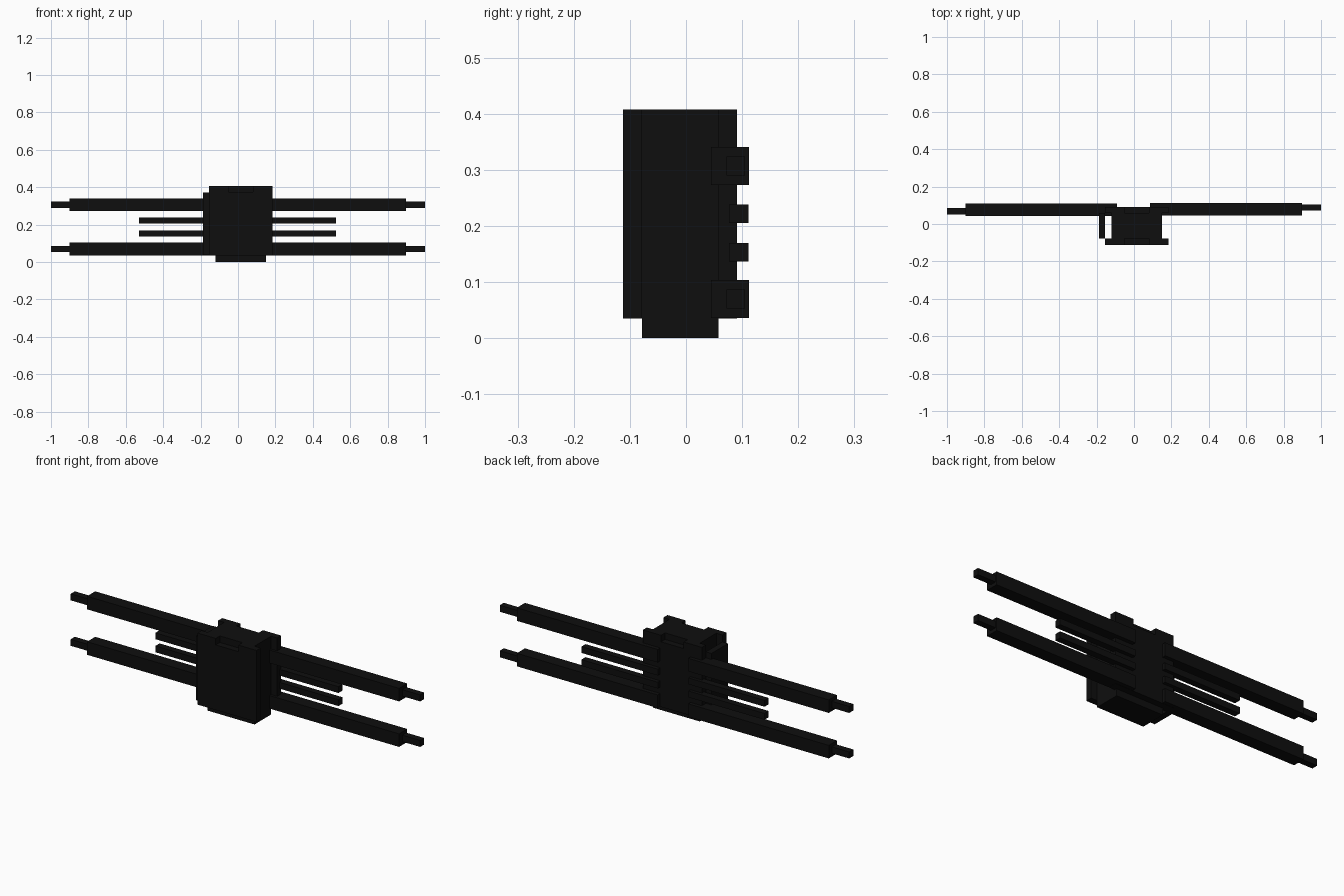
import bpy

if "Cube" in bpy.data.objects:
    bpy.data.objects.remove(bpy.data.objects["Cube"], do_unlink=True)

COLOUR = (0.0045, 0.0045, 0.0045, 1.0)
black = bpy.data.materials.new("matte_black")
black.diffuse_color = COLOUR
black.use_nodes = True
bsdf = black.node_tree.nodes["Principled BSDF"]
bsdf.inputs["Base Color"].default_value = COLOUR
bsdf.inputs["Roughness"].default_value = 0.8


def box(name, x, y, z):
    """Axis-aligned block from (min, max) ranges."""
    bpy.ops.mesh.primitive_cube_add(size=1, location=[sum(r) / 2 for r in (x, y, z)])
    ob = bpy.context.object
    ob.name = name
    ob.scale = [r[1] - r[0] for r in (x, y, z)]
    bpy.ops.object.transform_apply(location=False, rotation=False, scale=True)
    ob.data.materials.append(black)
    return ob


# Central body, standing on the ground
box("body", (-0.12, 0.15), (-0.078, 0.058), (0.0, 0.408))

# Front and back plates: two tall outer panels and a lower middle panel
for side, y in (("front", (-0.112, -0.078)), ("back", (0.058, 0.091))):
    box(side + "_panel_right", (-0.155, -0.05), y, (0.035, 0.408))
    box(side + "_panel_middle", (-0.05, 0.08), y, (0.035, 0.374))
    box(side + "_panel_left", (0.08, 0.185), y, (0.035, 0.408))

# Thin upright plate standing off the right side
box("side_plate", (-0.187, -0.155), (-0.078, 0.058), (0.037, 0.372))

# Long arms with narrow tips, in an upper and a lower pair
for level, z in (("upper", 0.307), ("lower", 0.07)):
    za, zt = (z - 0.034, z + 0.034), (z - 0.017, z + 0.017)
    box(level + "_arm_right", (-0.9, -0.09), (0.043, 0.110), za)
    box(level + "_tip_right", (-1.0, -0.9), (0.051, 0.085), zt)
    box(level + "_arm_left", (0.085, 0.897), (0.045, 0.112), za)
    box(level + "_tip_left", (0.897, 1.0), (0.072, 0.105), zt)

# Short thin rods between the arms
for level, z in (("upper", (0.205, 0.238)), ("lower", (0.137, 0.170))):
    box(level + "_rod_right", (-0.528, -0.09), (0.074, 0.108), z)
    box(level + "_rod_left", (0.085, 0.525), (0.077, 0.111), z)
